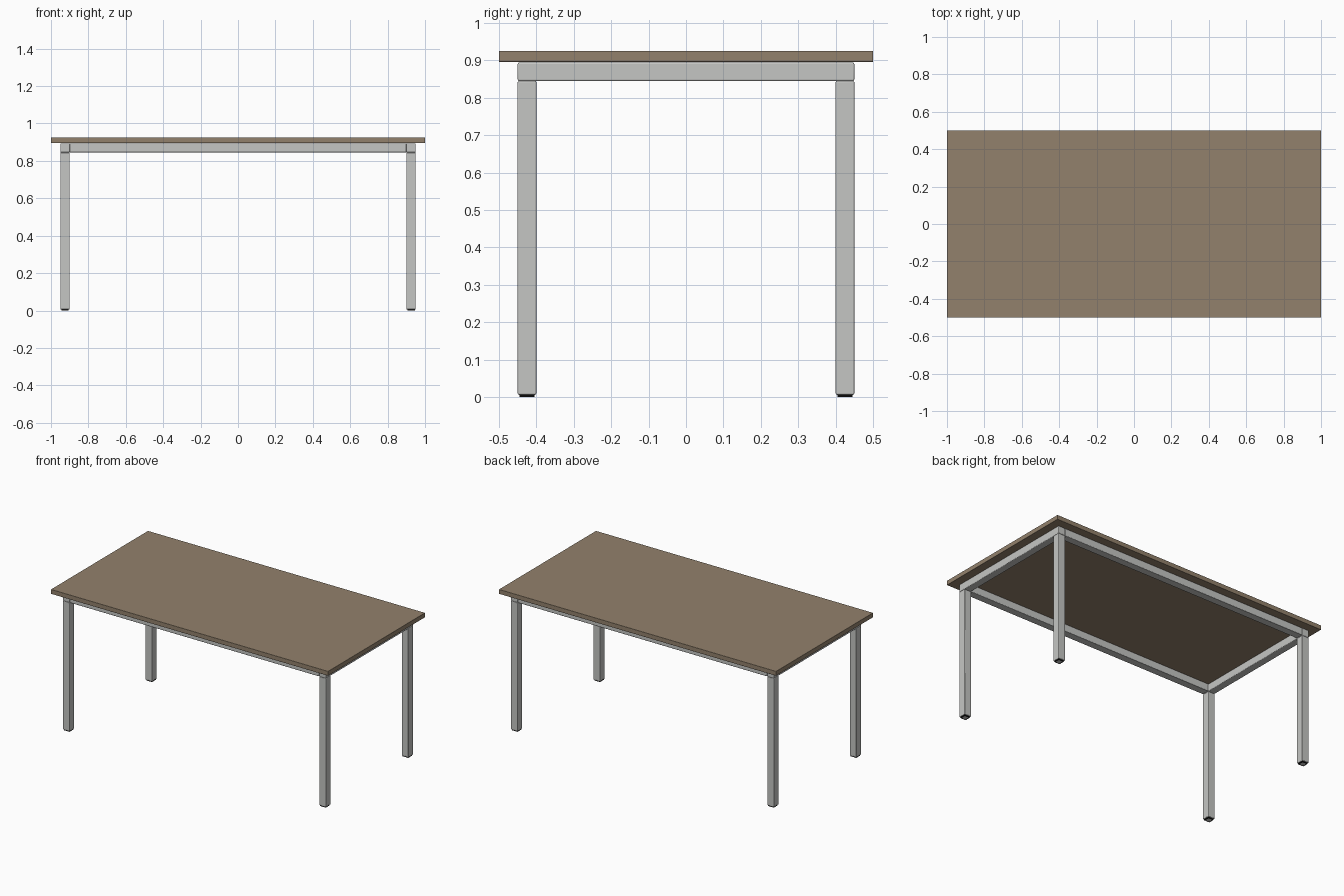
import bpy
import bmesh

default = bpy.data.objects.get("Cube")
if default:
    bpy.data.objects.remove(default, do_unlink=True)


def material(name, rgb):
    mat = bpy.data.materials.new(name)
    mat.use_nodes = True
    color = (*rgb, 1.0)
    mat.diffuse_color = color
    mat.node_tree.nodes["Principled BSDF"].inputs["Base Color"].default_value = color
    return mat


wood = material("brown wood", (0.29, 0.22, 0.15))
metal = material("light grey metal", (0.56, 0.565, 0.55))
rubber = material("black rubber", (0.006, 0.006, 0.006))


def box(name, low, high, mat, bevel=0.0):
    """Box between two corners, with optional rounded edges."""
    bm = bmesh.new()
    bmesh.ops.create_cube(bm, size=1)
    size = [h - l for l, h in zip(low, high)]
    bmesh.ops.scale(bm, vec=size, verts=bm.verts)
    mesh = bpy.data.meshes.new(name)
    bm.to_mesh(mesh)
    bm.free()
    obj = bpy.data.objects.new(name, mesh)
    obj.location = [(h + l) / 2 for l, h in zip(low, high)]
    bpy.context.collection.objects.link(obj)
    mesh.materials.append(mat)
    if bevel:
        mod = obj.modifiers.new("rounded edges", "BEVEL")
        mod.width = bevel
        mod.segments = 3
        bpy.ops.object.select_all(action="DESELECT")
        obj.select_set(True)
        bpy.context.view_layer.objects.active = obj
        bpy.ops.object.shade_smooth_by_angle()
    return obj


TUBE = 0.05            # width of the square tube
X, Y = 0.95, 0.45      # outer corner of the frame
FOOT, LEG_TOP, RAIL_TOP, TOP = 0.006, 0.845, 0.894, 0.925
ROUND = 0.004

# Table top
box("table_top", (-1, -0.5, 0.896), (1, 0.5, TOP), wood, 0.001)

# Side rails run the full depth, long rails fit between them
for side, sx in (("left", 1), ("right", -1)):
    cx = sx * (X - TUBE / 2)
    box(side + "_rail", (cx - TUBE / 2, -Y, LEG_TOP),
        (cx + TUBE / 2, Y, RAIL_TOP), metal, ROUND)
for end, sy in (("front", -1), ("back", 1)):
    cy = sy * (Y - TUBE / 2)
    box(end + "_rail", (TUBE - X, cy - TUBE / 2, LEG_TOP),
        (X - TUBE, cy + TUBE / 2, RAIL_TOP), metal, ROUND)

# Legs with small feet, black around a grey centre
for end, sy in (("front", -1), ("back", 1)):
    for side, sx in (("left", 1), ("right", -1)):
        cx, cy = sx * (X - TUBE / 2), sy * (Y - TUBE / 2)
        name = f"{end}_{side}_"
        r = TUBE / 2
        box(name + "leg", (cx - r, cy - r, FOOT), (cx + r, cy + r, LEG_TOP), metal, ROUND)
        r = 0.02
        foot = box(name + "foot", (cx - r, cy - r, 0), (cx + r, cy + r, FOOT + 0.002), rubber)
        foot.data.materials.append(metal)
        bm = bmesh.new()
        bm.from_mesh(foot.data)
        bm.normal_update()
        bottom = [f for f in bm.faces if f.normal.z < -0.9]
        bmesh.ops.inset_region(bm, faces=bottom, thickness=0.008)
        for face in bottom:
            face.material_index = 1
        bm.to_mesh(foot.data)
        bm.free()
